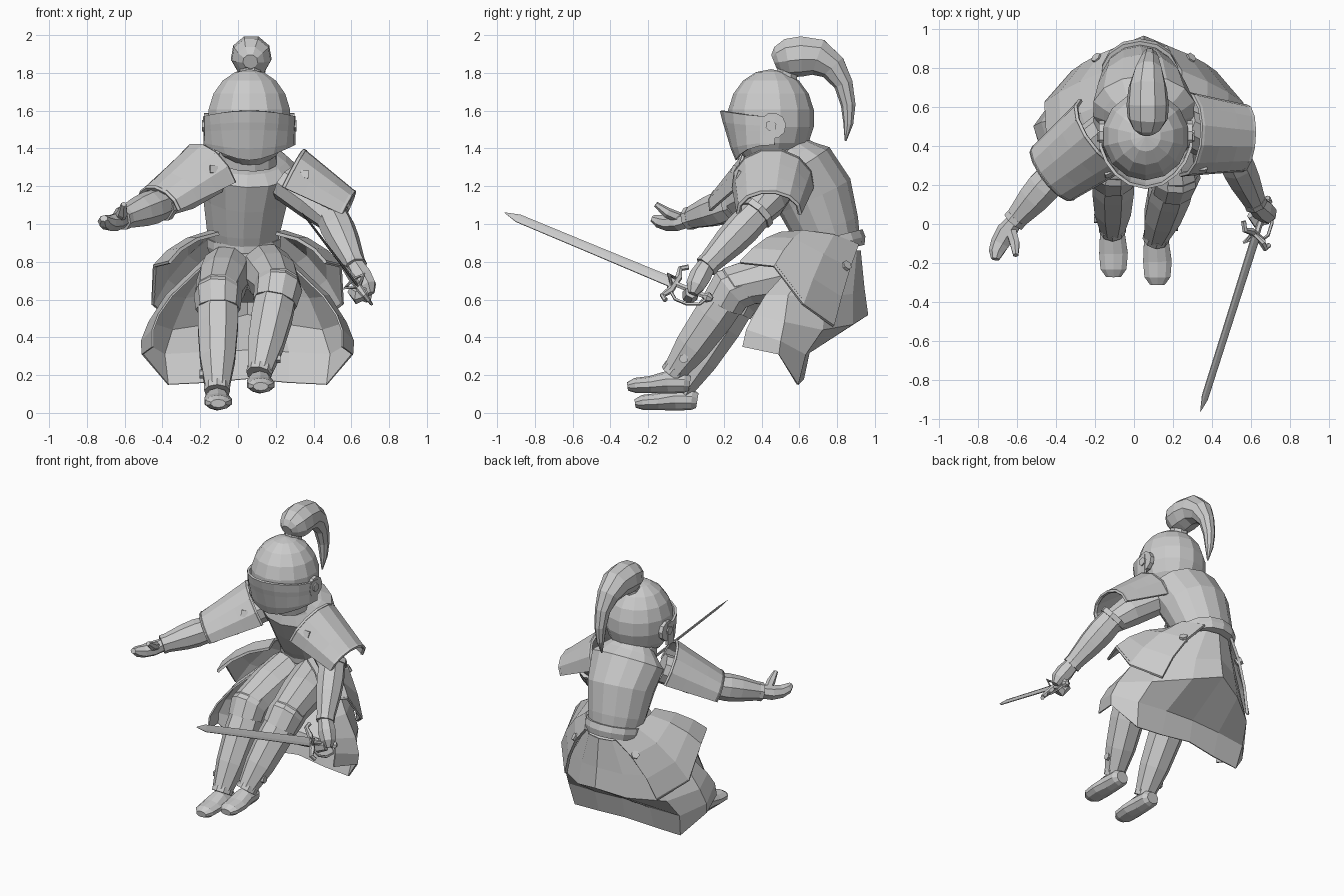
import bpy, bmesh, math
from mathutils import Vector as V

if "Cube" in bpy.data.objects:
    bpy.data.objects.remove(bpy.data.objects["Cube"])


def finish(name, bm):
    bmesh.ops.remove_doubles(bm, verts=bm.verts, dist=0.0005)
    bmesh.ops.recalc_face_normals(bm, faces=bm.faces)
    me = bpy.data.meshes.new(name)
    bm.to_mesh(me)
    bm.free()
    ob = bpy.data.objects.new(name, me)
    bpy.context.collection.objects.link(ob)
    return ob


def tube(name, pts, radii, sides=8, ref=(1, 0, 0)):
    """Loft elliptical rings along a path; radii are numbers or (side, up) pairs."""
    pts, ref = [V(p) for p in pts], V(ref)
    if not isinstance(radii, (list, tuple)):
        radii = [radii] * len(pts)
    bm, rings = bmesh.new(), []
    for i, p in enumerate(pts):
        t = V((0, 0, 0))
        if i:
            t += (p - pts[i - 1]).normalized()
        if i < len(pts) - 1:
            t += (pts[i + 1] - p).normalized()
        t.normalize()
        s = ref.cross(t).normalized()
        u = t.cross(s)
        ra, rb = radii[i] if isinstance(radii[i], tuple) else (radii[i], radii[i])
        angs = [2 * math.pi * (k + 0.5) / sides for k in range(sides)]
        rings.append([bm.verts.new(p + s * ra * math.cos(a) + u * rb * math.sin(a)) for a in angs])
    for a, b in zip(rings, rings[1:]):
        for k in range(sides):
            j = (k + 1) % sides
            bm.faces.new((a[k], a[j], b[j], b[k]))
    bm.faces.new(rings[0])
    bm.faces.new(rings[-1])
    return finish(name, bm)


def sheet(name, rows, thick=0.015):
    """Plate or cloth from rows of points, thickened."""
    bm = bmesh.new()
    vs = [[bm.verts.new(p) for p in r] for r in rows]
    for a, b in zip(vs, vs[1:]):
        for k in range(len(a) - 1):
            bm.faces.new((a[k], a[k + 1], b[k + 1], b[k]))
    ob = finish(name, bm)
    m = ob.modifiers.new("thickness", 'SOLIDIFY')
    m.thickness = thick
    m.offset = 0
    return ob


def bolt(name, p, d, r=0.025, h=0.015, sides=6):
    p, d = V(p), V(d).normalized()
    return tube(name, [p - d * h, p + d * h], r, sides, (0.1, 0.2, 1))


# Torso armour, belt, hips and neck
Y = (0, 1, 0)
tube("breastplate", [(.03, .78, .86), (.03, .74, .98), (.04, .68, 1.15), (.05, .59, 1.30), (.05, .56, 1.345), (.05, .52, 1.40)],
     [(.17, .15), (.20, .18), (.23, .21), (.265, .20), (.21, .15), (.13, .11)], 14, Y)
tube("belt", [(.03, .785, .85), (.03, .775, .89), (.03, .765, .93)], [(.185, .165), (.20, .18), (.20, .175)], 14, Y)
tube("hips", [(.04, .70, .62), (.04, .73, .72), (.04, .77, .86)], [(.15, .13), (.20, .17), (.18, .15)], 12, Y)
tube("neck_collar", [(.05, .52, 1.33), (.055, .48, 1.43)], [(.16, .14), (.15, .13)], 12, Y)

# Helmet
bm = bmesh.new()
bmesh.ops.create_uvsphere(bm, u_segments=14, v_segments=9, radius=1)
for v in bm.verts:
    v.co = V((.06 + .225 * v.co.x, .45 + .23 * v.co.y, 1.56 + .26 * v.co.z))
finish("helmet", bm)
rows = []
for z, dz, r, beak in ((1.60, -.03, .238, .025), (1.54, -.02, .238, .01), (1.50, -.01, .225, .01),
                       (1.40, .03, .205, 0), (1.34, .08, .18, 0)):
    row = []
    for i in range(-5, 6):
        a = math.radians(i * 19)
        s = math.sin(a) ** 2
        rr = r * (1 - s) + .237 * s + beak * math.cos(a) ** 4
        row.append((.06 + rr * math.sin(a), .45 - rr * math.cos(a), z + dz * s))
    rows.append(row)
sheet("visor", rows, .016)
for sx in (-1, 1):
    bolt("visor_hinge_disc", (.06 + sx * .226, .46, 1.52), (1, 0, 0), .07, .014, 10)
    bolt("visor_hinge_bolt", (.06 + sx * .238, .45, 1.52), (1, 0, 0), .03, .012)

# Plume on a short stem
tube("plume_stem", [(.065, .53, 1.76), (.065, .54, 1.84)], .06, 8)
tube("plume", [(.065, .465, 1.86), (.065, .49, 1.87), (.07, .54, 1.882), (.07, .61, 1.89), (.07, .70, 1.885), (.075, .78, 1.83),
               (.08, .835, 1.74), (.08, .86, 1.63), (.08, .86, 1.53), (.08, .845, 1.44)],
     [.04, .075, .105, .11, .10, .075, .052, .04, .027, .005], 9)


# Shoulder plates: tapered half arches with rolled trim and a bolt
def pauldron(side, a, b):
    a, b = V(a), V(b)
    t = (b - a).normalized()
    s = t.cross(V((0, 0, 1))).normalized()
    if s.y > 0:
        s = -s
    u = (V((0, 0, 1)) - t * t.z).normalized()

    def arch(f):
        c, w, h = a.lerp(b, f), .21 - .045 * f, .20 - .08 * f
        return [c + s * w * math.cos(q) + u * h * max(math.sin(q), -.1)
                for q in [math.radians(-6 + 27.4 * k) for k in range(8)]]
    sheet(side + "_pauldron", [arch(f) for f in (0, .33, .67, 1)], .018)
    for f in (0, 1):
        tube(side + "_pauldron_trim", arch(f), .013, 5, t)
    p = arch(.2)
    bolt(side + "_pauldron_bolt", p[1].lerp(p[2], .3), s + u * .4, .03, .014, 4)


pauldron("right", (.265, .46, 1.21), (.56, .44, 1.065))
pauldron("left", (-.155, .46, 1.235), (-.415, .26, 1.085))

# Arms with elbow cuffs and wrist rims
Z = (0, 0, 1)
for side, sh, el, wr in (("right", (.25, .50, 1.22), (.49, .38, 1.06), (.62, .11, .78)),
                         ("left", (-.14, .48, 1.25), (-.40, .26, 1.11), (-.61, .02, 1.03))):
    sh, el, wr = V(sh), V(el), V(wr)
    d = (wr - el).normalized()
    tube(side + "_upper_arm", [sh, sh.lerp(el, .6), el + d * .06], [.10, .105, .075], 9, Z)
    tube(side + "_forearm", [el, el.lerp(wr, .3), el.lerp(wr, .55), wr], [.085, .092, .085, .058], 8, Z)
    tube(side + "_elbow_cuff", [el - d * .015, el + d * .02], .097, 8, Z)
    tube(side + "_wrist_rim", [wr - d * .02, wr + d * .01], .063, 8, Z)

# Hands
tube("left_hand", [(-.60, .03, 1.03), (-.65, -.04, 1.01), (-.685, -.10, 1.005), (-.705, -.145, 1.015), (-.71, -.18, 1.03)],
     [(.04, .045), (.055, .048), (.05, .042), (.04, .035), (.022, .018)], 7, Z)
tube("left_thumb", [(-.63, -.03, 1.03), (-.61, -.10, 1.06), (-.605, -.16, 1.105)], [.03, .028, .015], 6, Z)
tube("right_hand", [(.62, .11, .78), (.655, .075, .72), (.685, .05, .67), (.70, .035, .63)], [.05, .06, .052, .025], 7, Z)
tube("right_fingers", [(.68, .03, .64), (.63, .02, .62), (.60, .05, .65)], [.035, .045, .025], 6, Z)

# Sword: flat blade, curled crossguard, grip, pommel and knuckle bow
g, tip = V((.625, -.06, .685)), V((.34, -.96, 1.06))
d = (tip - g).normalized()
w = V((-.28, .25, .38)).normalized()
n = d.cross(w)
tube("sword_blade", [g, g.lerp(tip, .5), g.lerp(tip, .92), tip], [(.008, .034), (.007, .03), (.006, .028), (.001, .002)], 8, w)
tube("sword_grip", [g, g - d * .19], .016, 6)
tube("sword_pommel", [g - d * .175, g - d * .20, g - d * .225], [.015, .03, .012], 7)
tube("sword_crossguard", [g + w * .13 - d * .015, g + w * .10 + d * .02, g + w * .05, g - w * .05, g - w * .10 + d * .02, g - w * .12 - d * .01],
     [.014, .015, .02, .02, .015, .014], 6, n)
tube("sword_knuckle_bow", [g - w * .05, g - w * .09 - d * .05, g - w * .09 - d * .12, g - w * .06 - d * .18, g - d * .2], .009, 5, n)
for k in (-1, 1):
    tube("sword_side_guard", [g + w * .03, g + n * .06 * k + d * .035, g - w * .03], [.01, .013, .01], 5, w + d * .3)

# Legs: thigh, knee cap, greave, ankle rim, foot
for side, hip, kn, an in (("right", (.15, .66, .76), (.215, .26, .67), (.115, -.06, .22)),
                          ("left", (-.06, .66, .75), (-.105, .30, .64), (-.11, -.02, .13))):
    hip, kn, an = V(hip), V(kn), V(an)
    up = (kn - hip).normalized()
    dn = (an - kn).normalized()
    tube(side + "_thigh", [hip, hip.lerp(kn, .5), kn, kn + dn * .09], [.14, .14, .12, .095], 10)
    tube(side + "_knee_cap", [kn - up * .06, kn + up * .01 + dn * .02, kn + dn * .11], [.122, .128, .118], 10)
    tube(side + "_greave", [kn + dn * .06, kn.lerp(an, .35), kn.lerp(an, .7), an], [.112, .115, .10, .068], 8)
    tube(side + "_ankle_rim", [an - dn * .02, an + dn * .02], .07, 9)
    x, y, z = an
    tube(side + "_foot", [(x, y + .08, z - .065), (x, y + .05, z - .06), (x, y - .04, z - .058), (x + .005, y - .13, z - .07),
                          (x + .005, y - .21, z - .075), (x + .005, y - .25, z - .08)],
         [(.045, .04), (.065, .055), (.068, .06), (.077, .045), (.07, .04), (.04, .022)], 10, Z)
    sx = 1 if side == "right" else -1
    bolt(side + "_greave_bolt", kn.lerp(an, .85) + V((sx * .08, 0, 0)), (1, 0, 0), .025, .015)

# Hip plates on both sides, with trim along the lower edge
cx = .05
top = [(.15, .50, .95), (.19, .62, .96), (.19, .78, .94), (.11, .91, .89)]
low = [(.41, .29, .80), (.49, .47, .78), (.50, .62, .58), (.36, .78, .465)]
for side, sx in (("right", 1), ("left", -1)):
    rows = []
    for f in (0, .35, .7, 1):
        bulge = .025 * math.sin(f * math.pi)
        rows.append([V((cx + sx * (a[0] + (b[0] - a[0]) * f + bulge), a[1] + (b[1] - a[1]) * f,
                        a[2] + (b[2] - a[2]) * f + bulge)) for a, b in zip(top, low)])
    sheet(side + "_tasset", rows, .018)
    tube(side + "_tasset_trim", rows[-1], .011, 5, (0.3 * sx, 0, 1))
    bolt(side + "_tasset_bolt", rows[1][2].lerp(rows[1][3], .85), (sx * .6, .6, .5), .028, .02)

# Cloth skirt: open at the front, sagging behind and folding in under the seat
half = [
    [(.17, .62, .84), (.40, .42, .62), (.47, .36, .52), (.50, .32, .44), (.50, .30, .35)],
    [(.19, .70, .85), (.43, .54, .62), (.52, .52, .48), (.56, .50, .38), (.555, .49, .31)],
    [(.16, .82, .86), (.33, .74, .61), (.40, .72, .44), (.44, .63, .31), (.42, .59, .15)],
    [(.09, .90, .86), (.16, .88, .63), (.19, .88, .47), (.22, .65, .32), (.22, .60, .16)],
    [(0, .92, .86), (0, .94, .66), (0, .96, .52), (0, .65, .33), (0, .62, .18)],
]
cols = [[(cx + x, y, z) for x, y, z in c] for c in half]
cols += [[(cx - x, y, z) for x, y, z in c] for c in half[-2::-1]]
sheet("cloth_skirt", cols, .01)
